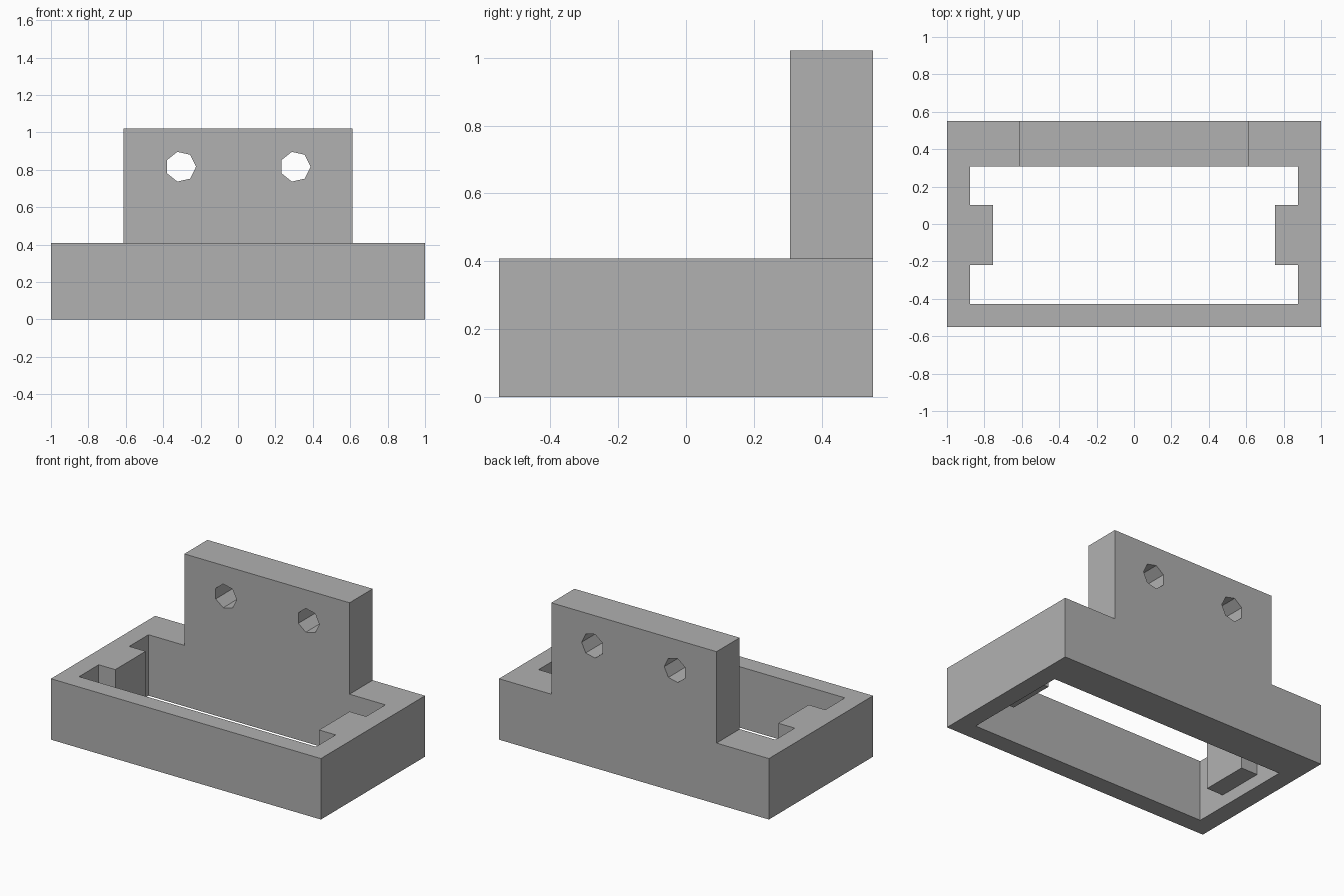
import bpy, bmesh, math
from mathutils import Vector

if "Cube" in bpy.data.objects:
    bpy.data.objects.remove(bpy.data.objects["Cube"], do_unlink=True)

U = 2 / 49                       # design unit: the part is 49 units long
WIDTH, DEPTH, HEIGHT = 49 * U, 27 * U, 10 * U
X, Y = WIDTH / 2, DEPTH / 2
WALL, BACK = 3 * U, 6 * U        # thin walls and thick back wall
PLATE_X, PLATE_TOP = 15 * U, 25 * U
TAB_Z = 2 * U                    # underside of the side tabs

grey = bpy.data.materials.new("grey")
grey.use_nodes = True
grey.diffuse_color = (0.44, 0.44, 0.44, 1)
grey.node_tree.nodes["Principled BSDF"].inputs["Base Color"].default_value = (0.44, 0.44, 0.44, 1)


def prism(name, outline, sweep):
    """Extrude a closed 3D outline along a vector."""
    bm = bmesh.new()
    face = bm.faces.new([bm.verts.new(p) for p in outline])
    extruded = bmesh.ops.extrude_face_region(bm, geom=[face])["geom"]
    verts = [v for v in extruded if isinstance(v, bmesh.types.BMVert)]
    bmesh.ops.translate(bm, verts=verts, vec=Vector(sweep))
    bmesh.ops.recalc_face_normals(bm, faces=bm.faces)
    mesh = bpy.data.meshes.new(name)
    bm.to_mesh(mesh)
    bm.free()
    mesh.materials.append(grey)
    obj = bpy.data.objects.new(name, mesh)
    bpy.context.collection.objects.link(obj)
    return obj


def box(name, x0, x1, y0, y1, z0, z1):
    base = [(x0, y0, z0), (x1, y0, z0), (x1, y1, z0), (x0, y1, z0)]
    return prism(name, base, (0, 0, z1 - z0))


def cut(target, cutter):
    """Subtract the cutter, bake the result and drop the cutter."""
    mod = target.modifiers.new("cut", 'BOOLEAN')
    mod.operation, mod.solver, mod.object = 'DIFFERENCE', 'EXACT', cutter
    bpy.context.view_layer.update()
    graph = bpy.context.evaluated_depsgraph_get()
    mesh = bpy.data.meshes.new_from_object(target.evaluated_get(graph))
    target.modifiers.clear()
    target.data = mesh
    bpy.data.objects.remove(cutter, do_unlink=True)


# Stepped silhouette of base and upright plate
half = [(X, 0), (X, HEIGHT), (PLATE_X, HEIGHT), (PLATE_X, PLATE_TOP)]
outline = half + [(-x, z) for x, z in reversed(half)]
bracket = prism("mounting_bracket", [(x, -Y, z) for x, z in outline], (0, DEPTH, 0))

# Clear the space in front of the upright plate
y_front, y_back = -Y + WALL, Y - BACK
cut(bracket, box("front_space", -1, 1, -1, y_back, HEIGHT, PLATE_TOP + U))

# Through opening, narrowed by the two side tabs
inner, tab = X - WALL, X - 2 * WALL
tab_y0, tab_y1 = y_front + 5.1 * U, y_back - 5 * U
side = [(inner, y_front), (inner, tab_y0), (tab, tab_y0),
        (tab, tab_y1), (inner, tab_y1), (inner, y_back)]
opening = side + [(-x, y) for x, y in reversed(side)]
cut(bracket, prism("opening", [(x, y, -U) for x, y in opening], (0, 0, HEIGHT + 3 * U)))

# Plain opening below the tabs
cut(bracket, box("lower_opening", -inner, inner, y_front, y_back, -U, TAB_Z))

# Two seven-sided screw holes
for sx in (-1, 1):
    ring = [(sx * 7.5 * U + 2 * U * math.cos(a), 0, 20 * U + 2 * U * math.sin(a))
            for a in (math.tau * i / 7 for i in range(7))]
    cut(bracket, prism("screw_hole", ring, (0, 1, 0)))
